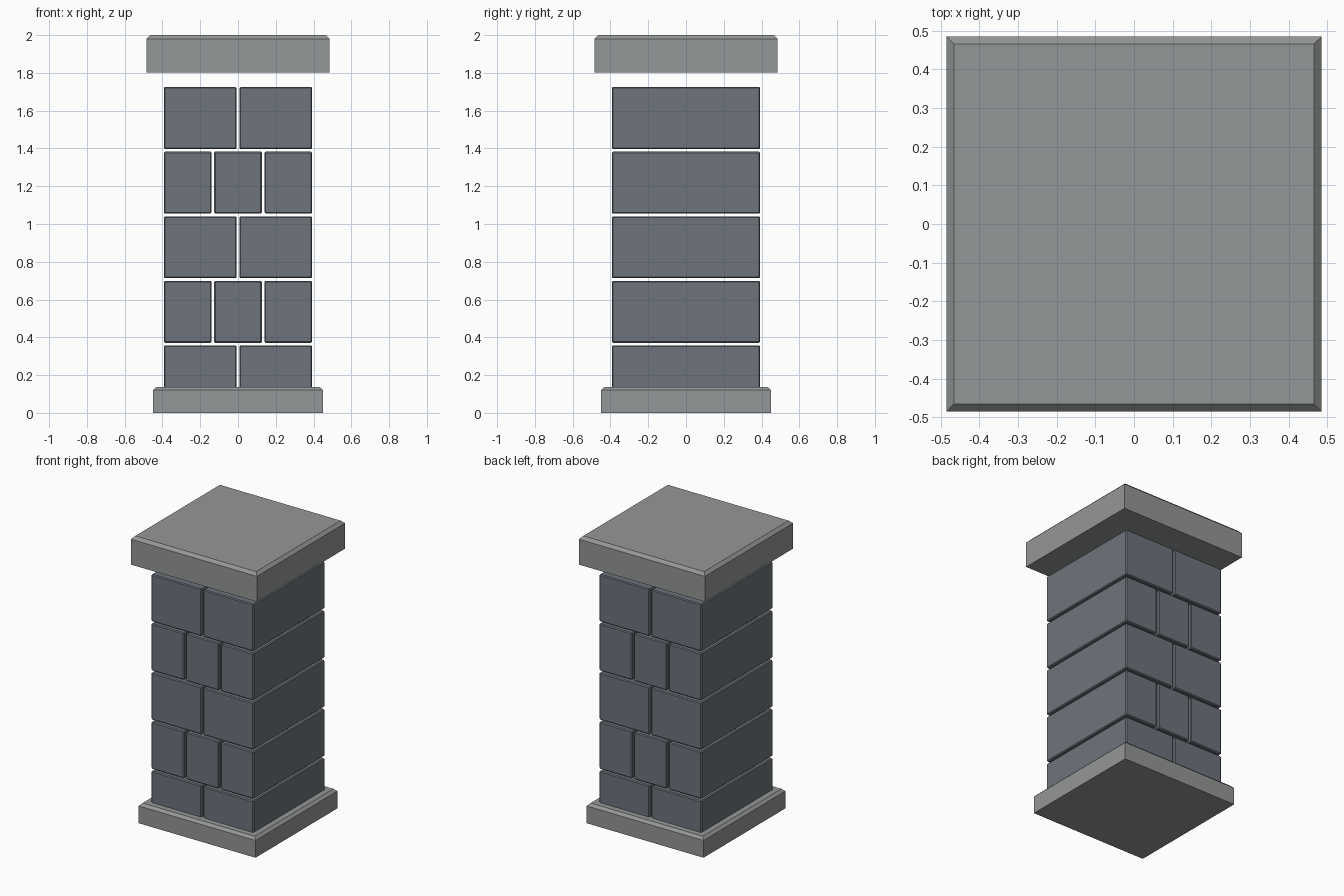
import bpy, bmesh

if "Cube" in bpy.data.objects:
    bpy.data.objects.remove(bpy.data.objects["Cube"])


def material(name, rgb):
    m = bpy.data.materials.new(name)
    m.diffuse_color = (*rgb, 1.0)
    m.use_nodes = True
    m.node_tree.nodes["Principled BSDF"].inputs["Base Color"].default_value = m.diffuse_color
    return m


CAPSTONE = material("pale stone", (0.295, 0.313, 0.308))
BLOCK = material("dark slate block", (0.157, 0.172, 0.200))


def box(name, lo, hi, mat, bevel, top_only=False):
    """Axis-aligned box from lo to hi with a flat chamfer."""
    bm = bmesh.new()
    bmesh.ops.create_cube(bm, size=1.0)
    for v in bm.verts:
        for i in range(3):
            v.co[i] = hi[i] if v.co[i] > 0 else lo[i]
    edges = [e for e in bm.edges
             if not top_only or all(abs(v.co.z - hi[2]) < 1e-5 for v in e.verts)]
    bmesh.ops.bevel(bm, geom=edges, offset=bevel, segments=1,
                    affect='EDGES', profile=0.5)
    bmesh.ops.recalc_face_normals(bm, faces=bm.faces)
    me = bpy.data.meshes.new(name)
    bm.to_mesh(me)
    bm.free()
    me.materials.append(mat)
    ob = bpy.data.objects.new(name, me)
    bpy.context.collection.objects.link(ob)
    return ob


# Base plinth and cap slab, chamfered along the top rim
box("base_plinth", (-0.45, -0.45, 0.0), (0.45, 0.45, 0.138), CAPSTONE, 0.018, True)
box("cap_slab", (-0.485, -0.485, 1.803), (0.485, 0.485, 2.0), CAPSTONE, 0.02, True)

# Five courses of full-depth blocks, alternating two and three per course
HALF, GAP, HEIGHT, PITCH, BOTTOM = 0.393, 0.014, 0.328, 0.342, 0.029
for row in range(5):
    count = 2 if row % 2 == 0 else 3
    width = (2 * HALF - GAP * (count - 1)) / count
    z = BOTTOM + row * PITCH
    for k in range(count):
        x = -HALF + k * (width + GAP)
        box(f"block_row{row + 1}_{k + 1}", (x, -HALF, z),
            (x + width, HALF, z + HEIGHT), BLOCK, 0.006)
